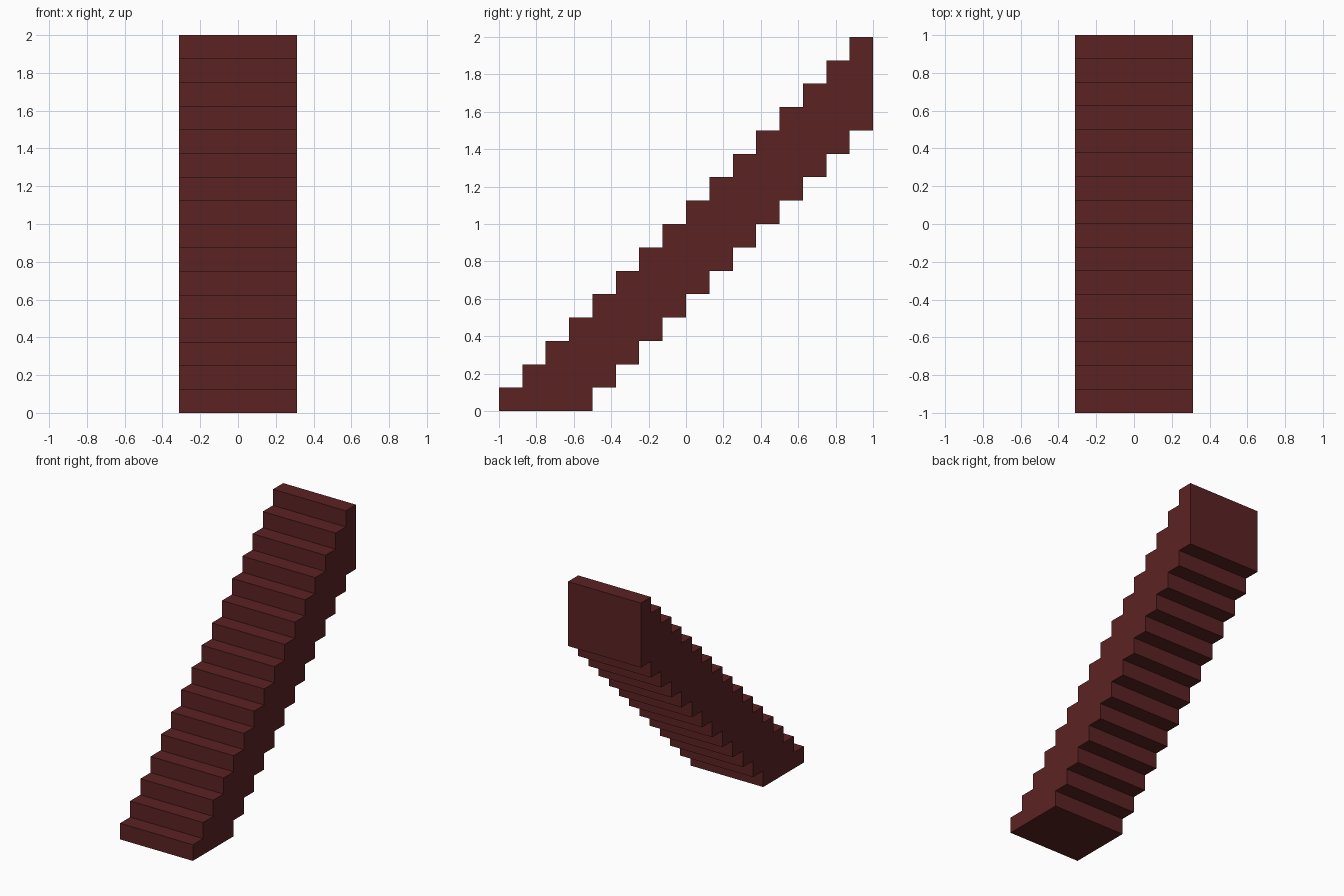
import bpy, bmesh

if "Cube" in bpy.data.objects:
    bpy.data.objects.remove(bpy.data.objects["Cube"])

STEPS, S, HALF_W, DEPTH = 16, 0.125, 0.3125, 0.5

# one flat colour
mat = bpy.data.materials.new("dark red brown")
mat.diffuse_color = (0.105, 0.0165, 0.0165, 1)
mat.use_nodes = True
mat.node_tree.nodes["Principled BSDF"].inputs["Base Color"].default_value = mat.diffuse_color

# side profile: up the treads, then down the stepped underside
profile = []
for i in range(STEPS):
    y = -1 + i * S
    profile += [(y, i * S), (y, (i + 1) * S)]
under = int((2 - DEPTH) / S)          # last row before the flat back
profile += [(1, 2)]
for i in range(under, -1, -1):
    y = -1 + DEPTH + i * S
    if i < under:
        profile.append((y, (i + 1) * S))
    profile.append((y, i * S))

# staircase: extrude the profile across x
bm = bmesh.new()
face = bm.faces.new([bm.verts.new((-HALF_W, y, z)) for y, z in profile])
ext = bmesh.ops.extrude_face_region(bm, geom=[face], use_keep_orig=True)
moved = [v for v in ext["geom"] if isinstance(v, bmesh.types.BMVert)]
bmesh.ops.translate(bm, verts=moved, vec=(2 * HALF_W, 0, 0))
bmesh.ops.recalc_face_normals(bm, faces=bm.faces)

mesh = bpy.data.meshes.new("staircase")
bm.to_mesh(mesh)
bm.free()
mesh.materials.append(mat)
bpy.context.collection.objects.link(bpy.data.objects.new("staircase", mesh))
